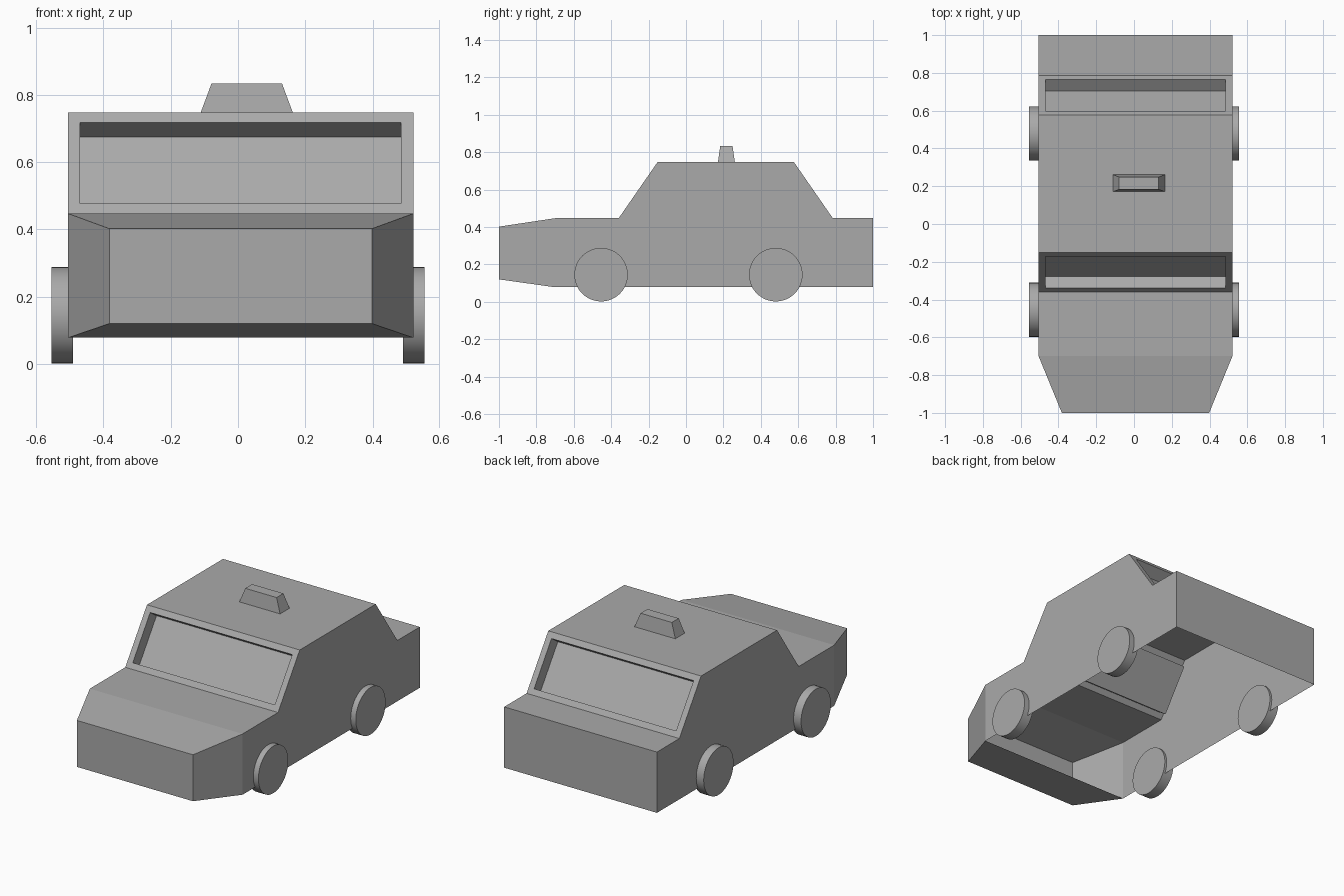
import bpy, bmesh, math

cube = bpy.data.objects.get("Cube")
if cube:
    bpy.data.objects.remove(cube)

grey = bpy.data.materials.new("plain grey")
grey.use_nodes = True
grey.diffuse_color = (0.4, 0.4, 0.4, 1)
grey.node_tree.nodes["Principled BSDF"].inputs["Base Color"].default_value = (0.4, 0.4, 0.4, 1)


def add_object(name, bm):
    mesh = bpy.data.meshes.new(name)
    bm.to_mesh(mesh)
    bm.free()
    mesh.materials.append(grey)
    obj = bpy.data.objects.new(name, mesh)
    bpy.context.collection.objects.link(obj)
    return obj


# Body shell: side profile (y, z) spanned between two sides, open underneath
MID = 0.008
HALF, NOSE_HALF = 0.513, 0.39
profile = [(-1, 0.12), (-1, 0.402), (-0.7, 0.447), (-0.36, 0.447), (-0.152, 0.747),
           (0.577, 0.747), (0.785, 0.447), (1, 0.447), (1, 0.078), (-0.7, 0.078)]
bm = bmesh.new()


def side_verts(sign):
    return [bm.verts.new((MID + sign * (NOSE_HALF if y == -1 else HALF), y, z))
            for y, z in profile]


right, left = side_verts(-1), side_verts(1)
count = len(profile)
strips = {}
for i in range(count):
    j = (i + 1) % count
    if i != 8:  # the underside stays open
        strips[i] = bm.faces.new((right[i], left[i], left[j], right[j]))

# Side walls: tapered nose panel and long flat panel
for verts, flip in ((right, False), (left, True)):
    nose = [verts[k] for k in (0, 1, 2, 9)]
    panel = verts[2:]
    for loop in (nose, panel):
        bm.faces.new(loop[::-1] if flip else loop)
bm.normal_update()

# Windscreen and rear window sunk straight into their slopes
windows = [strips[3], strips[5]]
bmesh.ops.inset_individual(bm, faces=windows, thickness=0.036, use_even_offset=True)
bm.normal_update()
bmesh.ops.inset_individual(bm, faces=windows, thickness=0, depth=-0.074)
add_object("car_body", bm)

# Roof sign: tapered block sitting on the roof
bm = bmesh.new()
bmesh.ops.create_cube(bm, size=1)
for v in bm.verts:
    top = v.co.z > 0
    v.co.x = 0.026 + v.co.x * (0.21 if top else 0.274)
    v.co.y = 0.216 + v.co.y * (0.066 if top else 0.09)
    v.co.z = 0.833 if top else 0.747
add_object("roof_sign", bm)

# Wheels
for end, y in (("front", -0.454), ("rear", 0.48)):
    for side, sign in (("right", -1), ("left", 1)):
        bpy.ops.mesh.primitive_cylinder_add(
            vertices=48, radius=0.143, depth=0.064,
            location=(sign * 0.523, y, 0.145), rotation=(0, math.pi / 2, 0))
        wheel = bpy.context.object
        wheel.name = f"{end}_{side}_wheel"
        wheel.data.materials.append(grey)
        bpy.ops.object.shade_smooth_by_angle(angle=math.radians(30))
